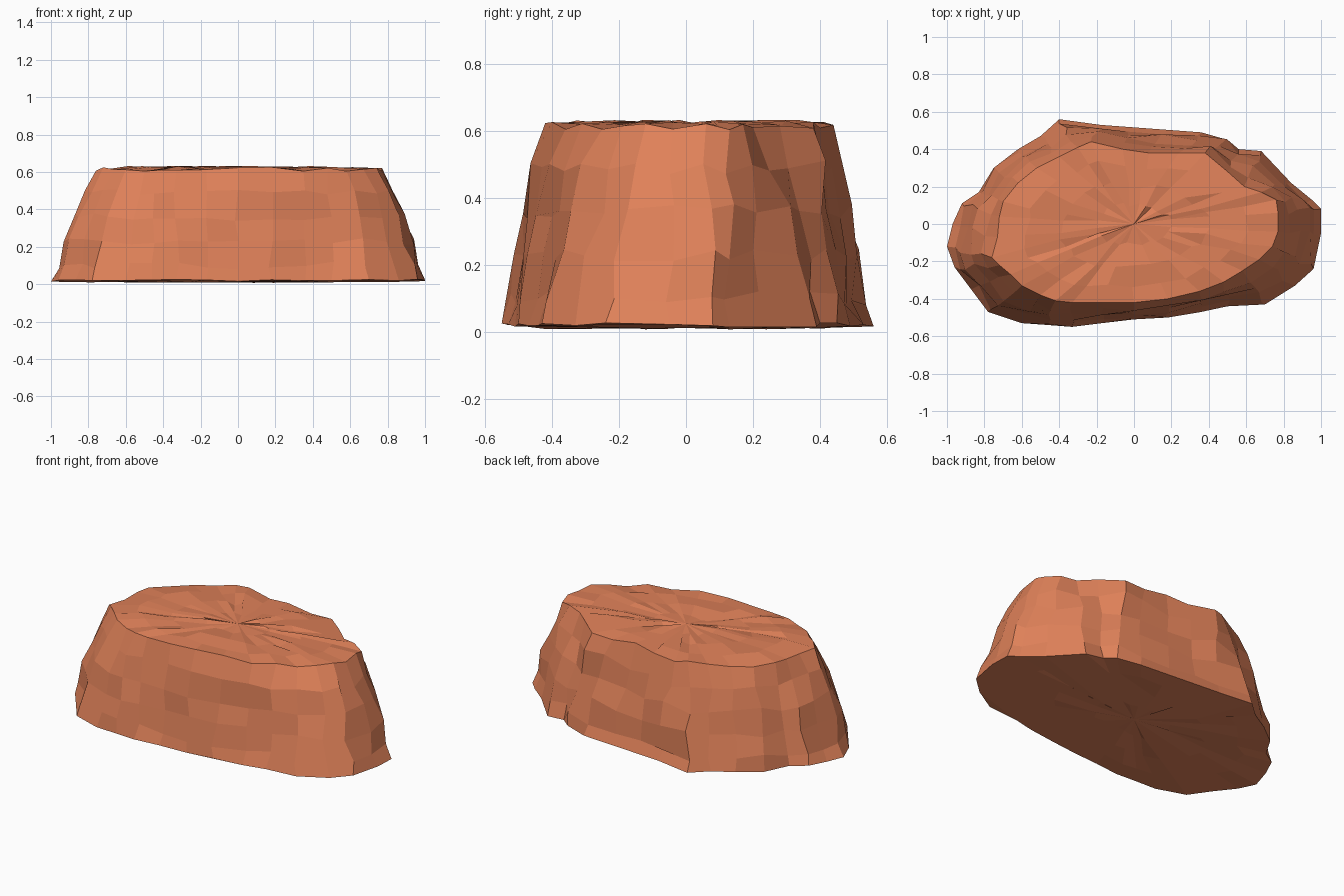
import bpy, bmesh, random
from mathutils import Vector

if "Cube" in bpy.data.objects:
    bpy.data.objects.remove(bpy.data.objects["Cube"])

random.seed(7)

# Matching outline points: base x, base y, top x, top y
PAIRS = [
    (1, -.05, .77, -.04), (1, .08, .77, .06), (.95, .13, .76, .13), (.84, .22, .68, .17),
    (.68, .39, .59, .20), (.56, .40, .50, .28), (.50, .45, .38, .38), (.36, .49, .24, .38),
    (.15, .51, .08, .38), (-.02, .52, -.06, .40), (-.18, .53, -.23, .44), (-.40, .56, -.30, .41),
    (-.50, .47, -.40, .36), (-.62, .40, -.52, .30), (-.75, .30, -.62, .22), (-.83, .17, -.70, .12),
    (-.92, .11, -.72, .04), (-.97, 0, -.73, -.07), (-1, -.12, -.76, -.18), (-.96, -.23, -.72, -.22),
    (-.87, -.35, -.66, -.27), (-.78, -.47, -.60, -.33), (-.60, -.53, -.50, -.38), (-.46, -.54, -.42, -.41),
    (-.33, -.55, -.33, -.42), (-.17, -.53, -.17, -.42), (0, -.51, 0, -.42), (.18, -.50, .18, -.40),
    (.36, -.47, .35, -.36), (.50, -.44, .48, -.31), (.70, -.43, .58, -.25), (.86, -.33, .67, -.19),
    (.96, -.24, .74, -.12)]
# Wall profile: height, blend from base to top outline
LEVELS = [(.02, 0), (.10, .12), (.23, .28), (.36, .5), (.49, .70), (.615, 1)]
N = len(PAIRS)


def jit(a):
    return random.uniform(-a, a)


bm = bmesh.new()


def ring(z, t, scale=1.0, rough=0.0, rough_z=0.0):
    verts = []
    for bx, by, tx, ty in PAIRS:
        p = Vector((bx + (tx - bx) * t, by + (ty - by) * t, 0)) * scale
        p += Vector((jit(rough), jit(rough), z + jit(rough_z)))
        verts.append(bm.verts.new(p))
    return verts


def bridge(a, b):
    for i in range(N):
        j = (i + 1) % N
        bm.faces.new((a[i], a[j], b[j], b[i]))


def fan(r, z):
    c = bm.verts.new((0, 0, z))
    for i in range(N):
        bm.faces.new((r[i], r[(i + 1) % N], c))


# Chipped side walls
walls = []
for z, t in LEVELS:
    edge = t in (0, 1)
    walls.append(ring(z, t, 1, 0 if edge else .017, .007 if t == 0 else .012 if t == 1 else .022))
for a, b in zip(walls, walls[1:]):
    bridge(a, b)

# Uneven top and bottom caps
for outer, t, z in ((walls[-1], 1, .622), (walls[0], 0, .013)):
    prev = outer
    for s in (.78, .52, .26):
        cur = ring(z, t, s, .012, .010 if t else .006)
        bridge(prev, cur)
        prev = cur
    fan(prev, z)

bmesh.ops.remove_doubles(bm, verts=bm.verts, dist=.02)
bmesh.ops.recalc_face_normals(bm, faces=bm.faces)
bmesh.ops.dissolve_limit(bm, angle_limit=.06, verts=bm.verts, edges=bm.edges)

mesh = bpy.data.meshes.new("flat_topped_rock")
bm.to_mesh(mesh)
bm.free()
rock = bpy.data.objects.new("flat_topped_rock", mesh)
bpy.context.collection.objects.link(rock)

# Terracotta stone
mat = bpy.data.materials.new("red_stone")
mat.diffuse_color = (.74, .22, .10, 1)
mat.use_nodes = True
mat.node_tree.nodes["Principled BSDF"].inputs["Base Color"].default_value = mat.diffuse_color
mesh.materials.append(mat)
